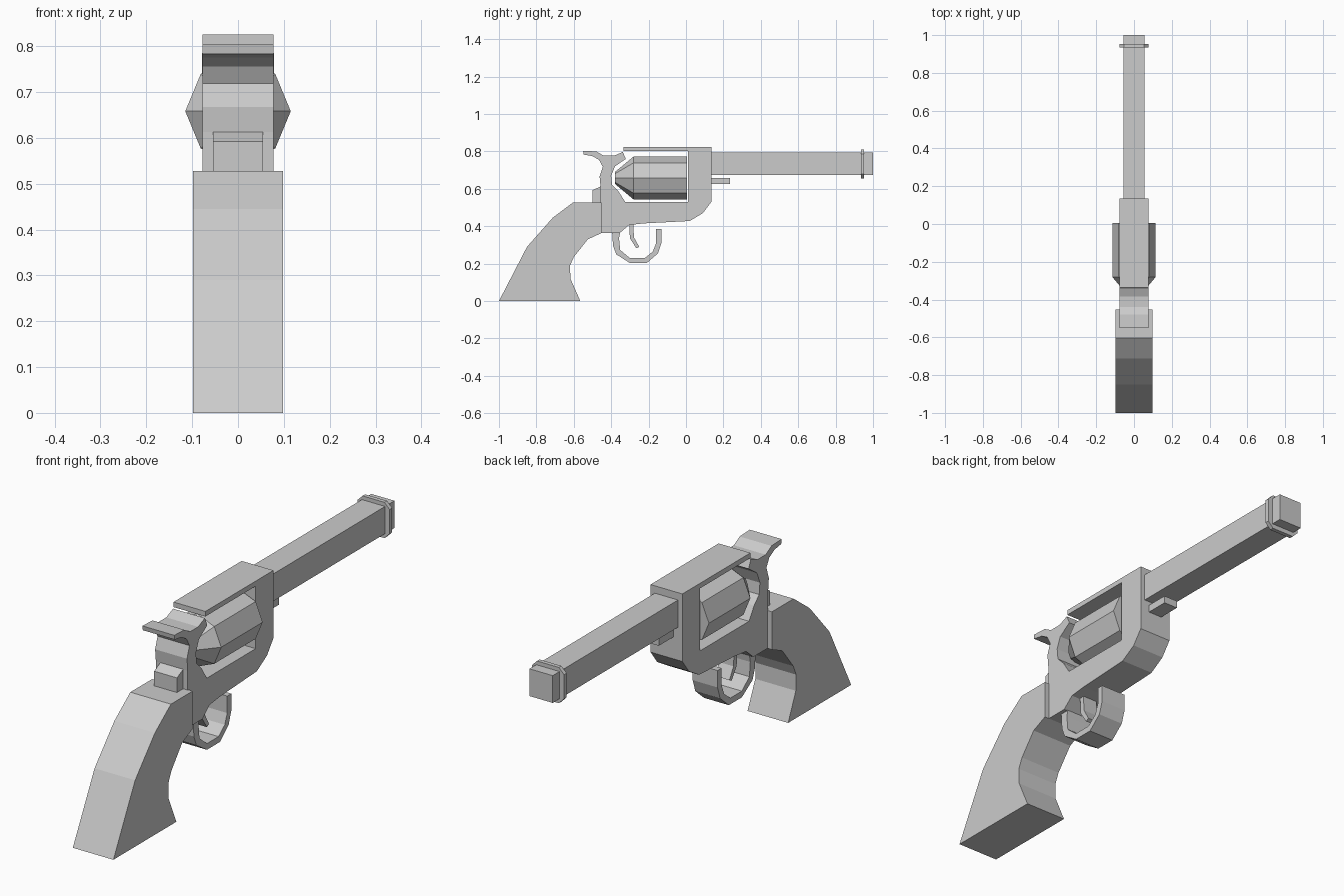
import bpy, bmesh
from math import pi, sin, cos

if "Cube" in bpy.data.objects:
    bpy.data.objects.remove(bpy.data.objects["Cube"])


def finish(name, bm):
    bmesh.ops.recalc_face_normals(bm, faces=bm.faces)
    mesh = bpy.data.meshes.new(name)
    bm.to_mesh(mesh)
    bm.free()
    obj = bpy.data.objects.new(name, mesh)
    bpy.context.collection.objects.link(obj)
    return obj


def side_profile(name, points, half_width):
    """Extrude a (y, z) outline symmetrically across x = 0."""
    bm = bmesh.new()
    face = bm.faces.new([bm.verts.new((-half_width, y, z)) for y, z in points])
    new = bmesh.ops.extrude_face_region(bm, geom=[face])["geom"]
    moved = [v for v in new if isinstance(v, bmesh.types.BMVert)]
    bmesh.ops.translate(bm, verts=moved, vec=(2 * half_width, 0, 0))
    return finish(name, bm)


def block(name, half_width, y0, y1, z0, z1):
    return side_profile(name, [(y0, z0), (y1, z0), (y1, z1), (y0, z1)], half_width)


def loft(name, sections):
    """Join equal-sized rings of (x, z) points placed at successive y values."""
    bm = bmesh.new()
    rings = [[bm.verts.new((x, y, z)) for x, z in ring] for y, ring in sections]
    for a, b in zip(rings, rings[1:]):
        for i in range(len(a)):
            j = (i + 1) % len(a)
            bm.faces.new((a[i], a[j], b[j], b[i]))
    bm.faces.new(rings[0])
    bm.faces.new(rings[-1])
    return finish(name, bm)


def octagon(radius, z):
    return [(radius * cos(i * pi / 4), z + radius * sin(i * pi / 4)) for i in range(8)]


# Grip
side_profile("grip", [
    (-1, 0), (-0.85, 0.29), (-0.713, 0.445), (-0.603, 0.528), (-0.453, 0.528),
    (-0.453, 0.363), (-0.525, 0.33), (-0.60, 0.235), (-0.62, 0.19),
    (-0.618, 0.12), (-0.565, 0)], 0.098)

# Frame with hammer, open around the cylinder
side_profile("frame", [
    # top strap and outer front
    (-0.335, 0.803), (-0.335, 0.825), (0.135, 0.825), (0.135, 0.53),
    (0.09, 0.47), (0.02, 0.428), (-0.23, 0.415), (-0.305, 0.406),
    (-0.355, 0.363), (-0.457, 0.363),
    # back edge and hammer spur
    (-0.457, 0.613), (-0.462, 0.667), (-0.445, 0.718), (-0.465, 0.755),
    (-0.50, 0.775), (-0.547, 0.783), (-0.55, 0.803), (-0.48, 0.80),
    (-0.44, 0.777), (-0.385, 0.777), (-0.338, 0.797), (-0.322, 0.76),
    # cylinder window
    (-0.38, 0.72), (-0.40, 0.67), (-0.395, 0.62), (-0.36, 0.585),
    (-0.325, 0.53), (0.012, 0.53), (0.012, 0.803)], 0.077)

# Rear sloped block behind the hammer
side_profile("rear_block", [
    (-0.50, 0.52), (-0.45, 0.52), (-0.45, 0.613), (-0.457, 0.613), (-0.50, 0.592)], 0.055)

# Eight-sided cylinder with tapered rear
loft("cylinder", [
    (-0.38, octagon(0.032, 0.658)),
    (-0.28, octagon(0.115, 0.658)),
    (0.006, octagon(0.115, 0.658))])

# Barrel and rod under it
block("barrel", 0.056, 0.13, 1.0, 0.674, 0.793)
block("ejector_rod", 0.033, 0.13, 0.235, 0.625, 0.657)

# Chamfered muzzle band
h, c, zc = 0.078, 0.053, 0.732
band = [(h, -c), (h, c), (c, h), (-c, h), (-h, c), (-h, -c), (-c, -h), (c, -h)]
band = [(x, zc + z) for x, z in band]
loft("muzzle_band", [(0.935, band), (0.953, band)])

# Trigger guard
side_profile("trigger_guard", [
    (-0.395, 0.37), (-0.39, 0.295), (-0.373, 0.25), (-0.30, 0.203), (-0.21, 0.203),
    (-0.15, 0.255), (-0.132, 0.31), (-0.132, 0.384), (-0.16, 0.384), (-0.16, 0.31),
    (-0.177, 0.265), (-0.22, 0.23), (-0.30, 0.23), (-0.352, 0.273),
    (-0.358, 0.335), (-0.352, 0.37)], 0.06)

# Trigger
side_profile("trigger", [
    (-0.303, 0.41), (-0.30, 0.335), (-0.265, 0.282), (-0.25, 0.29),
    (-0.278, 0.34), (-0.282, 0.412)], 0.035)
